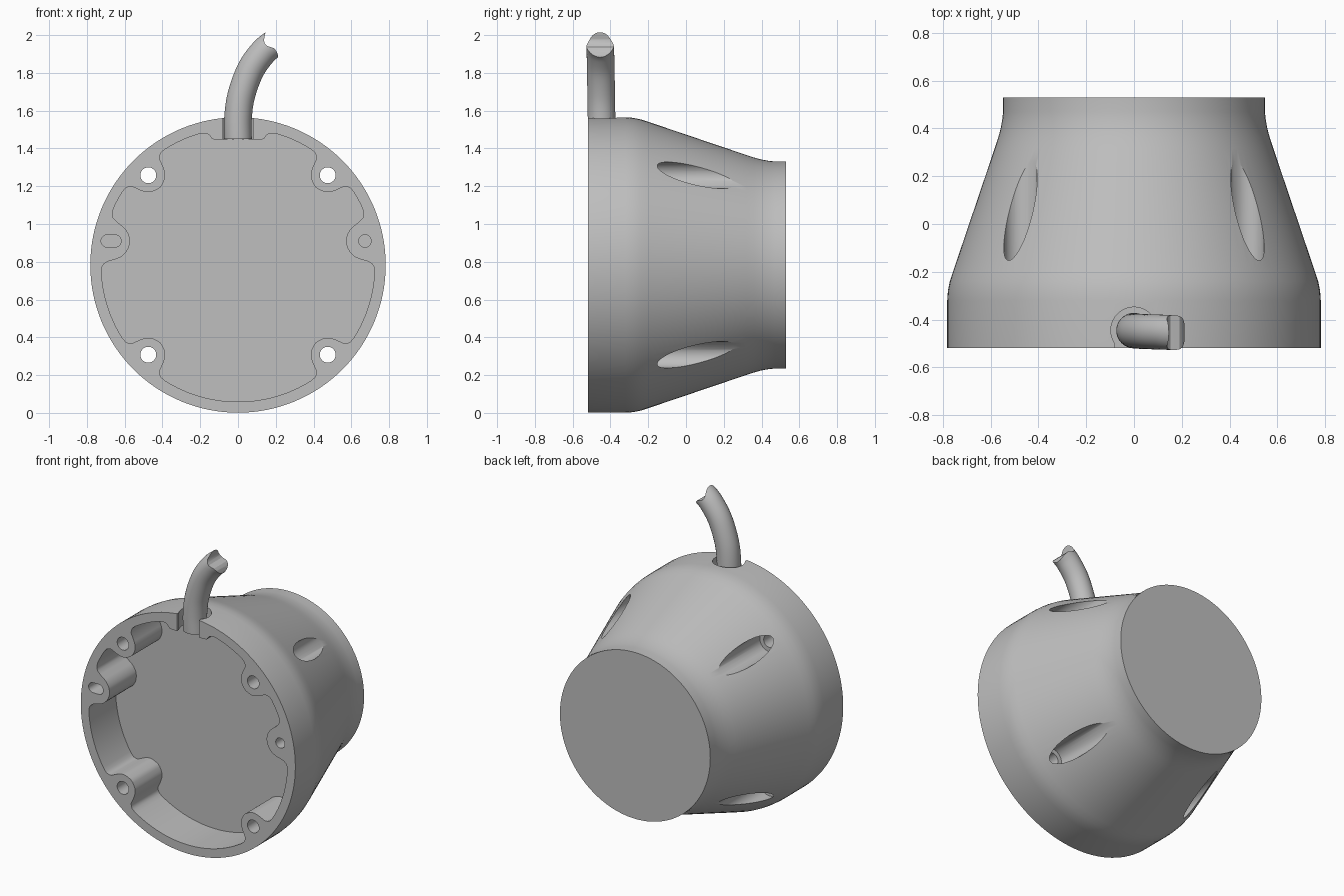
import bpy, bmesh, math
from mathutils import Vector

MID = 0.783          # height of the housing axis
SEG = 128

if "Cube" in bpy.data.objects:
    bpy.data.objects.remove(bpy.data.objects["Cube"], do_unlink=True)

grey = bpy.data.materials.new("plain grey")
grey.use_nodes = True
grey.diffuse_color = (0.52, 0.52, 0.52, 1)
shader = next(n for n in grey.node_tree.nodes if n.type == 'BSDF_PRINCIPLED')
shader.inputs["Base Color"].default_value = grey.diffuse_color


def finish(bm, name):
    bmesh.ops.recalc_face_normals(bm, faces=bm.faces)
    mesh = bpy.data.meshes.new(name)
    bm.to_mesh(mesh)
    bm.free()
    mesh.materials.append(grey)
    obj = bpy.data.objects.new(name, mesh)
    bpy.context.collection.objects.link(obj)
    return obj


def loft(rings, name):
    """Skin closed rings of points and cap both ends."""
    bm = bmesh.new()
    loops = [[bm.verts.new(p) for p in ring] for ring in rings]
    for a, b in zip(loops, loops[1:]):
        n = len(a)
        for i in range(n):
            j = (i + 1) % n
            bm.faces.new((a[i], a[j], b[j], b[i]))
    bm.faces.new(loops[0])
    bm.faces.new(loops[-1])
    return finish(bm, name)


def prism(outline, y0, y1, name):
    """Extrude an x, z outline along y."""
    return loft([[(x, y, z) for x, z in outline] for y in (y0, y1)], name)


def stadium(x, z, r, half=0.0, n=32):
    """Circle, or a slot when half is above zero."""
    pts = []
    for i in range(n):
        a = math.tau * (i + 0.5) / n
        pts.append((x + math.copysign(half, math.cos(a)) + r * math.cos(a), z + r * math.sin(a)))
    return pts


def activate(obj):
    bpy.ops.object.select_all(action='DESELECT')
    obj.select_set(True)
    bpy.context.view_layer.objects.active = obj


def cut(obj, cutter):
    cutter.hide_render = True
    mod = obj.modifiers.new("cut", 'BOOLEAN')
    mod.operation = 'DIFFERENCE'
    mod.solver = 'EXACT'
    mod.object = cutter
    activate(obj)
    bpy.ops.object.modifier_apply(modifier=mod.name)
    bpy.data.objects.remove(cutter, do_unlink=True)


def smooth(obj):
    activate(obj)
    bpy.ops.object.shade_smooth_by_angle(angle=math.radians(30))


# Housing: turned cone with softened shoulders
profile = [(-0.52, 0.782), (-0.32, 0.782), (-0.28, 0.779), (-0.24, 0.771), (-0.2, 0.758),
           (0.32, 0.582), (0.36, 0.569), (0.4, 0.558), (0.44, 0.551), (0.47, 0.548), (0.53, 0.548)]
housing = loft([[(r * math.cos(math.tau * i / SEG), y, MID + r * math.sin(math.tau * i / SEG))
                 for i in range(SEG)] for y, r in profile], "housing")

# Cavity outline: round wall blended with screw bosses and the cable pad
SCREW = 0.475
PIN = (0.672, 0.127)
bosses = [(sx * SCREW, sz * SCREW, 0.09) for sx in (-1, 1) for sz in (-1, 1)]
bosses += [(sx * PIN[0], PIN[1], 0.1) for sx in (-1, 1)]


def blend(a, b, k=0.08):
    h = max(k - abs(a - b), 0) / k
    return min(a, b) - h * h * k / 4


def clearance(x, z):
    d = 0.723 - math.hypot(x, z)
    for bx, bz, r in bosses:
        d = blend(d, math.hypot(x - bx, z - bz) - r)
    return blend(d, max(abs(x) - 0.13, 0.667 - z))


outline = []
COUNT = 360
for i in range(COUNT):
    a = math.tau * (i + 0.5) / COUNT
    r = 0.4
    while clearance(r * math.cos(a), r * math.sin(a)) > 0:
        r += 0.002
    outline.append((r * math.cos(a), MID + r * math.sin(a)))
cut(housing, prism(outline, -0.7, -0.24, "cavity_cutter"))

# Four through holes that open into round pockets on the cone
for sx in (-1, 1):
    for sz in (-1, 1):
        x, z = sx * SCREW, MID + sz * SCREW
        cut(housing, prism(stadium(x, z, 0.07, n=48), -0.19, 0.7, "pocket_cutter"))
        cut(housing, prism(stadium(x, z, 0.042), -0.7, 0.0, "screw_cutter"))

# Locating hole and slot, both blind
cut(housing, prism(stadium(PIN[0], MID + PIN[1], 0.033), -0.7, -0.3, "pin_cutter"))
cut(housing, prism(stadium(-PIN[0], MID + PIN[1], 0.033, 0.02), -0.7, -0.3, "slot_cutter"))

# Cable notch: round hole through the rim, open to the front
CABLE_Y = -0.445
HOLE = 0.097
half_open = math.asin(0.08 / HOLE)
keyhole = [(-0.08, -0.7), (0.08, -0.7)]
for i in range(33):
    a = -math.pi / 2 + half_open + (math.tau - 2 * half_open) * i / 32
    keyhole.append((HOLE * math.cos(a), CABLE_Y + HOLE * math.sin(a)))
cut(housing, loft([[(x, y, z) for x, y in keyhole] for z in (1.4, 1.7)], "notch_cutter"))
smooth(housing)

# Cable: round tube swept along a bend
path = [(0, 1.45), (0, 1.56), (0.017, 1.68), (0.064, 1.81), (0.125, 1.9), (0.18, 1.95), (0.27, 2.01)]


def spline(t):
    i = min(int(t), len(path) - 2)
    u = t - i
    p0, p1, p2, p3 = [Vector(path[max(0, min(len(path) - 1, i + k))]) for k in (-1, 0, 1, 2)]
    return 0.5 * (2 * p1 + (p2 - p0) * u + (2 * p0 - 5 * p1 + 4 * p2 - p3) * u * u
                  + (3 * p1 - p0 - 3 * p2 + p3) * u ** 3)


rings = []
STEPS = 36
RADIUS = 0.073
for s in range(STEPS + 1):
    t = s / STEPS * (len(path) - 1)
    c = spline(t)
    d = (spline(min(t + 0.05, len(path) - 1)) - spline(max(t - 0.05, 0))).normalized()
    y = CABLE_Y - 0.012 * s / STEPS
    rings.append([(c.x + RADIUS * math.cos(a) * d.y, y + RADIUS * math.sin(a),
                   c.y - RADIUS * math.cos(a) * d.x)
                  for a in (math.tau * k / 40 for k in range(40))])
cable = loft(rings, "cable")

# Wavy break at the cable end
wave = [(0.15, 2.04), (0.143, 2.0), (0.137, 1.975), (0.141, 1.957), (0.153, 1.943), (0.172, 1.937),
        (0.19, 1.931), (0.204, 1.915), (0.211, 1.895), (0.213, 1.87), (0.21, 1.83), (0.5, 1.8), (0.5, 2.3), (0.15, 2.3)]
cut(cable, prism(wave, -0.7, -0.2, "break_cutter"))
smooth(cable)
